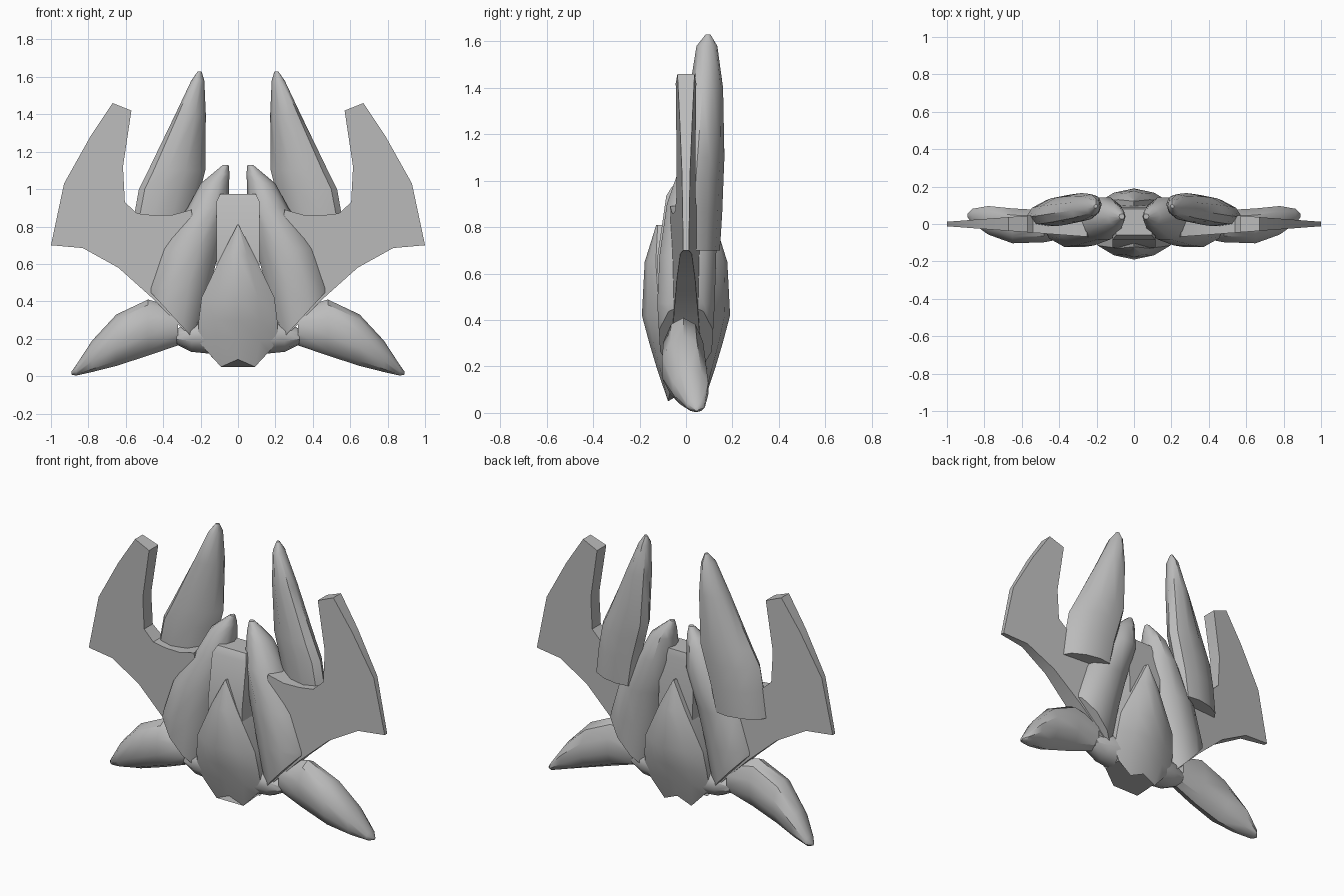
import bpy, bmesh, math
from mathutils import Vector

old = bpy.data.objects.get("Cube")
if old:
    bpy.data.objects.remove(old, do_unlink=True)

GREY = (0.5, 0.5, 0.5, 1)
hull = bpy.data.materials.new("hull_grey")
hull.use_nodes = True
hull.diffuse_color = GREY
hull.node_tree.nodes["Principled BSDF"].inputs["Base Color"].default_value = GREY


def finish(name, bm, mirror=True, angle=38):
    """Turn a bmesh into a shaded object, mirrored across x if asked."""
    bmesh.ops.recalc_face_normals(bm, faces=bm.faces)
    mesh = bpy.data.meshes.new(name)
    bm.to_mesh(mesh)
    bm.free()
    mesh.materials.append(hull)
    ob = bpy.data.objects.new(name, mesh)
    bpy.context.collection.objects.link(ob)
    if mirror:
        ob.modifiers.new("Mirror", "MIRROR").use_mirror_merge = False
    bpy.ops.object.select_all(action="DESELECT")
    ob.select_set(True)
    bpy.context.view_layer.objects.active = ob
    bpy.ops.object.shade_smooth_by_angle(angle=math.radians(angle))
    return ob


def skin(rings):
    """Bridge rings of points and cap both ends."""
    bm = bmesh.new()
    loops = [[bm.verts.new(p) for p in ring] for ring in rings]
    n = len(loops[0])
    for a, b in zip(loops, loops[1:]):
        for i in range(n):
            j = (i + 1) % n
            bm.faces.new((a[i], a[j], b[j], b[i]))
    bm.faces.new(loops[0])
    bm.faces.new(loops[-1])
    return bm


def pod(sections, along="z", tilt=0.0, sides=10):
    """Loft of flattened rings: (position, low, high, y centre, y half)."""
    rings = []
    for pos, low, high, yc, hy in sections:
        mid, half = (low + high) / 2, (high - low) / 2
        ring = []
        for i in range(sides):
            a = math.tau * i / sides
            w = half * math.cos(a)
            y = yc + hy * math.sin(a) - tilt * w
            ring.append((mid + w, y, pos) if along == "z" else (pos, y, mid + w))
        rings.append(ring)
    return skin(rings)


# Tall rear spikes
finish("upper_spike", pod([
    (1.63, .195, .215, .095, .01),
    (1.58, .18, .25, .09, .045),
    (1.40, .172, .335, .088, .07),
    (1.10, .175, .48, .08, .08),
    (1.00, .20, .53, .075, .08),
    (0.86, .24, .555, .072, .078),
    (0.70, .27, .575, .07, .07)], tilt=0.2))

# Side body pods, with a slanted flat lower end
bm = pod([
    (1.13, .05, .08, .04, .015),
    (1.08, .045, .14, .04, .05),
    (1.03, .048, .20, .037, .078),
    (0.90, .05, .27, .03, .118),
    (0.68, .10, .42, .008, .128),
    (0.47, .15, .487, 0, .13),
    (0.15, .215, .50, 0, .11)])
corner, end = Vector((.487, 0, .47)), Vector((.225, 0, .185))
slope = corner - end
cut = bmesh.ops.bisect_plane(
    bm, geom=bm.verts[:] + bm.edges[:] + bm.faces[:], plane_co=corner,
    plane_no=(slope.z, 0, -slope.x), clear_outer=True)
bmesh.ops.holes_fill(bm, edges=[e for e in bm.edges if e.is_boundary])
finish("side_pod", bm)

# Lower legs sweeping outward
finish("lower_leg", pod([
    (.89, .008, .025, .045, .01),
    (.865, .003, .06, .043, .04),
    (.78, .022, .19, .02, .08),
    (.65, .055, .33, -.01, .098),
    (.48, .11, .41, -.012, .09),
    (.32, .165, .36, 0, .07)], along="x"))

# Small root blocks between leg and centre body
finish("leg_root", pod([
    (.33, .17, .25, 0, .06),
    (.25, .13, .30, 0, .09),
    (.15, .12, .32, 0, .10)], along="x"))

# Flat wings that thin towards the outer edge
outline = [(1, .70), (.93, 1.03), (.79, 1.28), (.67, 1.46), (.57, 1.42),
           (.615, 1.12), (.605, .93), (.54, .87), (.45, .86), (.35, .862),
           (.25, .89), (.18, .5), (.235, .19), (.45, .41), (.64, .58), (.83, .685)]
finish("wing", skin([[(x, s * (.012 + .075 * (1 - x)), z) for x, z in outline]
                     for s in (-1, 1)]), angle=25)

# Central kite-shaped body: (z, half width, ridge depth, edge depth)
rings = []
for z, w, ridge, edge in [(.81, .003, .128, .122), (.65, .085, .178, .13),
                          (.42, .195, .19, .115), (.30, .21, .158, .10),
                          (.19, .215, .125, .08), (.09, .165, .085, .06)]:
    shoulder = edge + .7 * (ridge - edge)
    last = z < .1
    lip, drop = (.04, -.04) if last else (0, 0)
    right = [(0, -ridge, z), (w * .55, -shoulder, z + drop), (w, -edge, z + lip),
             (w, edge, z + lip), (w * .55, shoulder, z + drop), (0, ridge, z)]
    left = [(-x, y, zz) for x, y, zz in right[-2:0:-1]]
    rings.append(right + left)
finish("centre_body", skin(rings), mirror=False)

# Chamfered block above the body
rings = [[(sx * w, y, z) for sx, y in ((-1, f), (1, f), (1, b), (-1, b))]
         for z, w, f, b in [(.5, .115, -.125, .1), (.66, .115, -.125, .1),
                            (.935, .115, -.085, .09), (.975, .095, -.06, .08)]]
finish("head_block", skin(rings), mirror=False)
